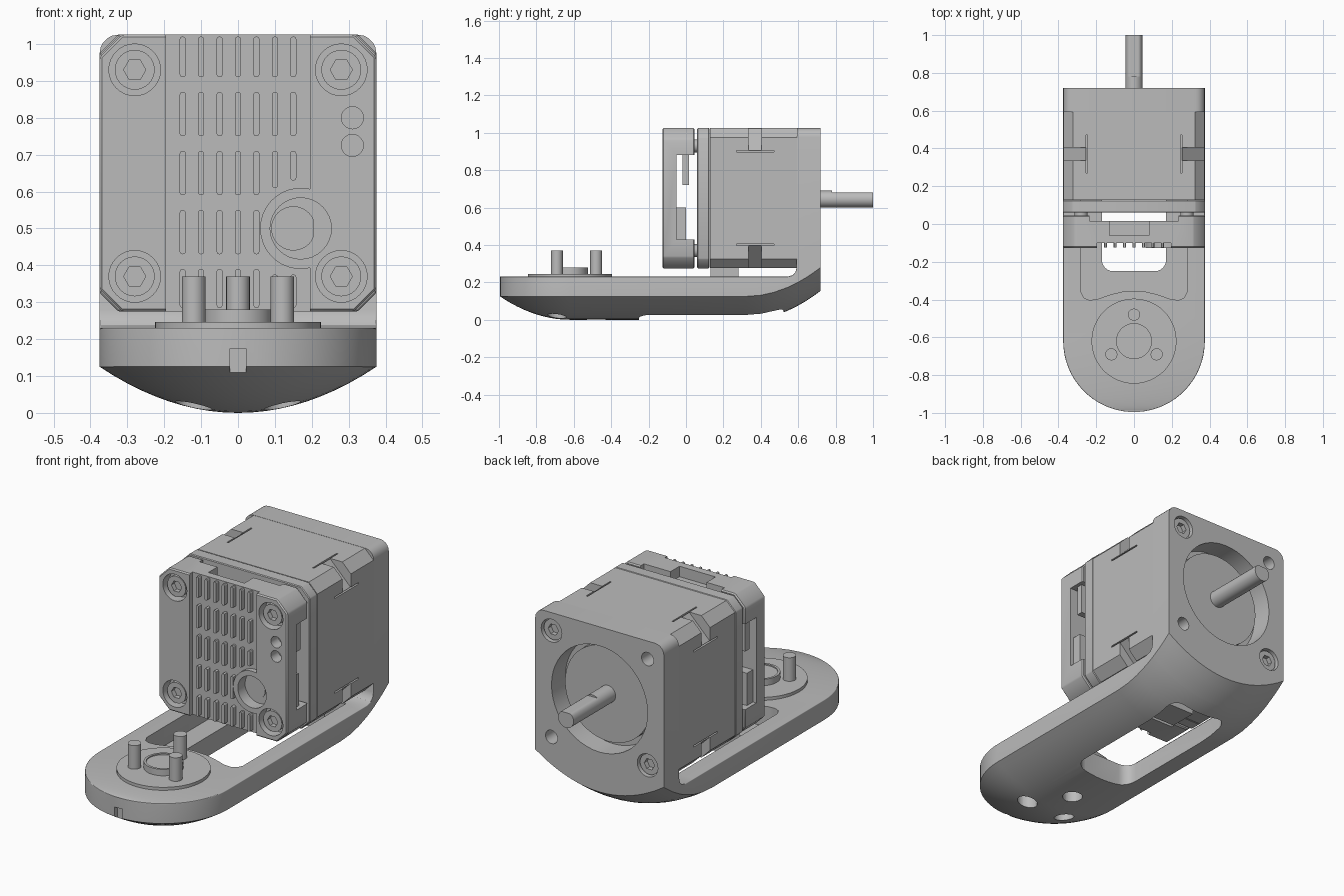
import bpy, bmesh, math

if "Cube" in bpy.data.objects:
    bpy.data.objects.remove(bpy.data.objects["Cube"])

grey = bpy.data.materials.new("plain_grey")
grey.diffuse_color = (0.5, 0.5, 0.5, 1)
grey.use_nodes = True
grey.node_tree.nodes["Principled BSDF"].inputs["Base Color"].default_value = grey.diffuse_color
MZ = 0.65                       # height of the motor axis


def finish(name, bm, bevel=0):
    bmesh.ops.recalc_face_normals(bm, faces=bm.faces)
    if bevel:
        bmesh.ops.bevel(bm, geom=bm.edges[:], offset=bevel, segments=1, affect='EDGES')
    me = bpy.data.meshes.new(name)
    bm.to_mesh(me)
    bm.free()
    me.materials.append(grey)
    ob = bpy.data.objects.new(name, me)
    bpy.context.collection.objects.link(ob)
    return ob


def prism(name, outlines, axis, a, b, bevel=0):
    """Extrude one or more closed 2D outlines along an axis from a to b."""
    place = {'x': lambda u, v, t: (t, u, v), 'y': lambda u, v, t: (u, t, v),
             'z': lambda u, v, t: (u, v, t)}[axis]
    bm = bmesh.new()
    for pts in outlines:
        lo = [bm.verts.new(place(u, v, a)) for u, v in pts]
        hi = [bm.verts.new(place(u, v, b)) for u, v in pts]
        n = len(pts)
        bm.faces.new(lo)
        bm.faces.new(hi)
        for i in range(n):
            bm.faces.new((lo[i], lo[(i + 1) % n], hi[(i + 1) % n], hi[i]))
    return finish(name, bm, bevel)


def arc(u, v, r, a0=0, a1=360, n=32):
    full = abs(a1 - a0) == 360
    steps = n if full else n + 1
    return [(u + r * math.cos(math.radians(a0 + (a1 - a0) * i / n)),
             v + r * math.sin(math.radians(a0 + (a1 - a0) * i / n))) for i in range(steps)]


def rect(u0, v0, u1, v1):
    return [(u0, v0), (u1, v0), (u1, v1), (u0, v1)]


def round_rect(u0, v0, u1, v1, r, n=6):
    return (arc(u1 - r, v1 - r, r, 0, 90, n) + arc(u0 + r, v1 - r, r, 90, 180, n)
            + arc(u0 + r, v0 + r, r, 180, 270, n) + arc(u1 - r, v0 + r, r, 270, 360, n))


def octagon(h, c):
    return [(sx * x, MZ + sz * z) for sx, sz, x, z in
            ((1, 1, h, h - c), (1, 1, h - c, h), (-1, 1, h - c, h), (-1, 1, h, h - c),
             (-1, -1, h, h - c), (-1, -1, h - c, h), (1, -1, h - c, h), (1, -1, h, h - c))]


def cut(ob, outlines, axis, a, b):
    tool = prism("cutter", outlines, axis, a, b)
    tool.hide_render = True
    mod = ob.modifiers.new("cut", 'BOOLEAN')
    mod.operation, mod.solver, mod.object = 'DIFFERENCE', 'EXACT', tool
    bpy.context.view_layer.objects.active = ob
    bpy.ops.object.modifier_apply(modifier=mod.name)
    bpy.data.objects.remove(tool)


# Bracket: lofted arm with domed underside, turning up into the back plate
def underside(x, y):
    r = math.hypot(x, min(y + 0.62, 0))
    return 0.125 * (r / 0.375) ** 2 + 0.155 * (max(y - 0.32, 0) / 0.4) ** 2


stations = []
for i in range(17):
    t = math.radians(3 + 87 * i / 16)
    stations.append((-0.62 - 0.3755 * math.cos(t), 0.375 * math.sin(t), 0.23, 0.004))
for y, top, c in ((0, .23, .004), (.32, .23, .004), (.4, .23, .004), (.47, .23, .004),
                  (.54, .23, .004), (.57, .238, .004), (.585, .255, .004), (.592, .28, .004),
                  (.594, 1.025, .05), (.64, 1.025, .05), (.68, 1.025, .05), (.72, 1.025, .05)):
    stations.append((y, 0.375, top, c))
bm = bmesh.new()
rings = []
for y, w, top, c in stations:
    ring = [(w * k / 10, underside(w * k / 10, y)) for k in range(-10, 11)]
    ring += arc(w - c, top - c, c, 0, 90, 5) + arc(c - w, top - c, c, 90, 180, 5)
    rings.append([bm.verts.new((x, y, z)) for x, z in ring])
for r0, r1 in zip(rings, rings[1:]):
    n = len(r0)
    for i in range(n):
        bm.faces.new((r0[i], r0[(i + 1) % n], r1[(i + 1) % n], r1[i]))
bm.faces.new(rings[0])
bm.faces.new(rings[-1])
bracket = finish("bracket", bm)

# Pocket, through slot, pin holes and tip notch in the arm
half = [(.28, .5), (.28, -.36), (.265, -.39), (.24, -.402), (.2, -.4), (.12, -.372), (.06, -.358)]
cut(bracket, [half + [(0, -.354)] + [(-x, y) for x, y in reversed(half)]], 'z', 0.13, 0.4)
cut(bracket, [round_rect(-.17, -.25, .17, .52, .06)], 'z', -0.2, 0.4)
pins = [(0, -.48), (.12, -.69), (-.12, -.69)]
cut(bracket, [arc(x, y, .05, n=24) for x, y in pins], 'z', -0.1, 0.15)
cut(bracket, [rect(-.022, .05, .022, .175)], 'y', -1.1, -0.97)

# Round opening and screw holes in the back plate
cut(bracket, [arc(0, MZ - .005, .28, n=48)], 'y', 0.605, 0.8)
cut(bracket, [arc(.28, .93, .06), arc(-.28, .37, .06)], 'y', 0.66, 0.8)
cut(bracket, [arc(-.28, .93, .035), arc(.28, .37, .035)], 'y', 0.64, 0.8)

# Motor pilot ring and flatted shaft
prism("motor_pilot", [arc(0, MZ - .005, .25, n=48)], 'y', 0.6, 0.65)
prism("shaft_base", [arc(0, MZ - .005, .045)], 'y', 0.64, 0.78)
prism("shaft_flat", [[(x, min(z, MZ + .03)) for x, z in arc(0, MZ - .005, .045)]], 'y', 0.78, 1.0)

# Hub disc with boss and three pins
prism("hub_disc", [arc(0, -.62, .225, n=48)], 'z', 0.2, 0.246)
boss = prism("hub_boss", [arc(0, -.62, .095, n=40)], 'z', 0.23, 0.28)
cut(boss, [arc(0, -.62, .083, n=40)], 'z', 0.274, 0.3)
prism("hub_pins", [arc(x, y, .032, n=24) for x, y in pins], 'z', 0.2, 0.37)

# Motor body with corner notches and slits
body = prism("motor_body", [octagon(.374, .05)], 'y', 0.127, 0.6)
corners = [(sx, sz) for sx in (1, -1) for sz in (1, -1)]
cut(body, [[(sx * .25, MZ + sz * .376), (sx * .376, MZ + sz * .25), (sx * .45, MZ + sz * .45)]
           for sx, sz in corners], 'y', 0.335, 0.405)
slits = []
for sx, sz in corners:
    slits.append(rect(sx * .355, MZ + sz * .246, sx * .4, MZ + sz * .254))
    slits.append(rect(sx * .246, MZ + sz * .355, sx * .254, MZ + sz * .4))
cut(body, slits, 'y', 0.27, 0.47)
prism("motor_end_cap", [octagon(.375, .05)], 'y', 0.06, 0.125, .004)
prism("motor_connector", [rect(-.15, .13, .15, .28)], 'z', 0.2, 0.29)

# Front cover: open sides, recessed fin band, holes
screw_spots = [(sx * .28, MZ + sz * .28) for sx, sz in corners]
cover = prism("front_cover", [octagon(.375, .06)], 'y', -0.126, 0.045, .006)
cut(cover, [rect(-.05, .43, .1, .88)], 'x', -0.5, 0.5)
cut(cover, [rect(-.235, .015, .235, .1)], 'z', 0.1, 1.2)
cut(cover, [rect(-.13, -.06, .08, .05)], 'z', 0.97, 1.2)
band = [(-.195, .2), (.195, .2)] + arc(.17, .5, .11, 283, 77, 20) + [(.195, 1.1), (-.195, 1.1)]
cut(cover, [band], 'y', -0.2, -0.1)
cut(cover, [arc(x, z, .07) for x, z in screw_spots], 'y', -0.2, -0.07)
cut(cover, [arc(.17, .5, .083), arc(.31, .8, .03, n=20), arc(.31, .725, .03, n=20)],
    'y', -0.2, -0.065)
prism("selector_dial", [[(min(x, .205), z) for x, z in arc(.15, .5, .06)]], 'y', -0.07, -0.06)

# Cooling fins, skipping those covered by the round boss
fins = []
for k in range(-3, 4):
    for z0, z1 in ((.285, .39), (.43, .55), (.59, .71), (.75, .87), (.91, 1.02)):
        x = k * .05
        if k >= 2 and .42 < z0 < .5:
            continue
        if k >= 2 and z0 == .59:
            z0 = .61 if k == 2 else .63
        if k >= 2 and z0 == .285:
            z1 = .375
        fins.append(round_rect(x - .008, z0, x + .008, z1, .007, 3))
prism("cooling_fins", fins, 'y', -0.124, -0.09)

# Side connectors and spacers between cover and motor
for s in (1, -1):
    prism("side_connector", [rect(-.06, .43, 0, .6), rect(-.02, .72, .015, .89)],
          'x', s * .27, s * .355)
prism("spacers", [arc(x, z, .035, n=20) for x, z in screw_spots], 'y', 0.03, 0.07)


# Hex socket screws
def screw(x, z, face, back):
    head = prism("socket_screw", [arc(x, z, .054)], 'y', face, back, 0)
    d = 1 if back > face else -1
    cut(head, [arc(x, z, .03, n=6)], 'y', face - d * .02, face + d * .025)


for x, z in screw_spots:
    screw(x, z, -0.112, -0.06)
screw(.28, .93, .705, .65)
screw(-.28, .37, .705, .65)

# Smooth round surfaces while keeping edges sharp
bpy.ops.object.select_all(action='DESELECT')
for ob in bpy.context.scene.objects:
    ob.select_set(True)
    bpy.context.view_layer.objects.active = ob
bpy.ops.object.shade_smooth_by_angle(angle=math.radians(30))
